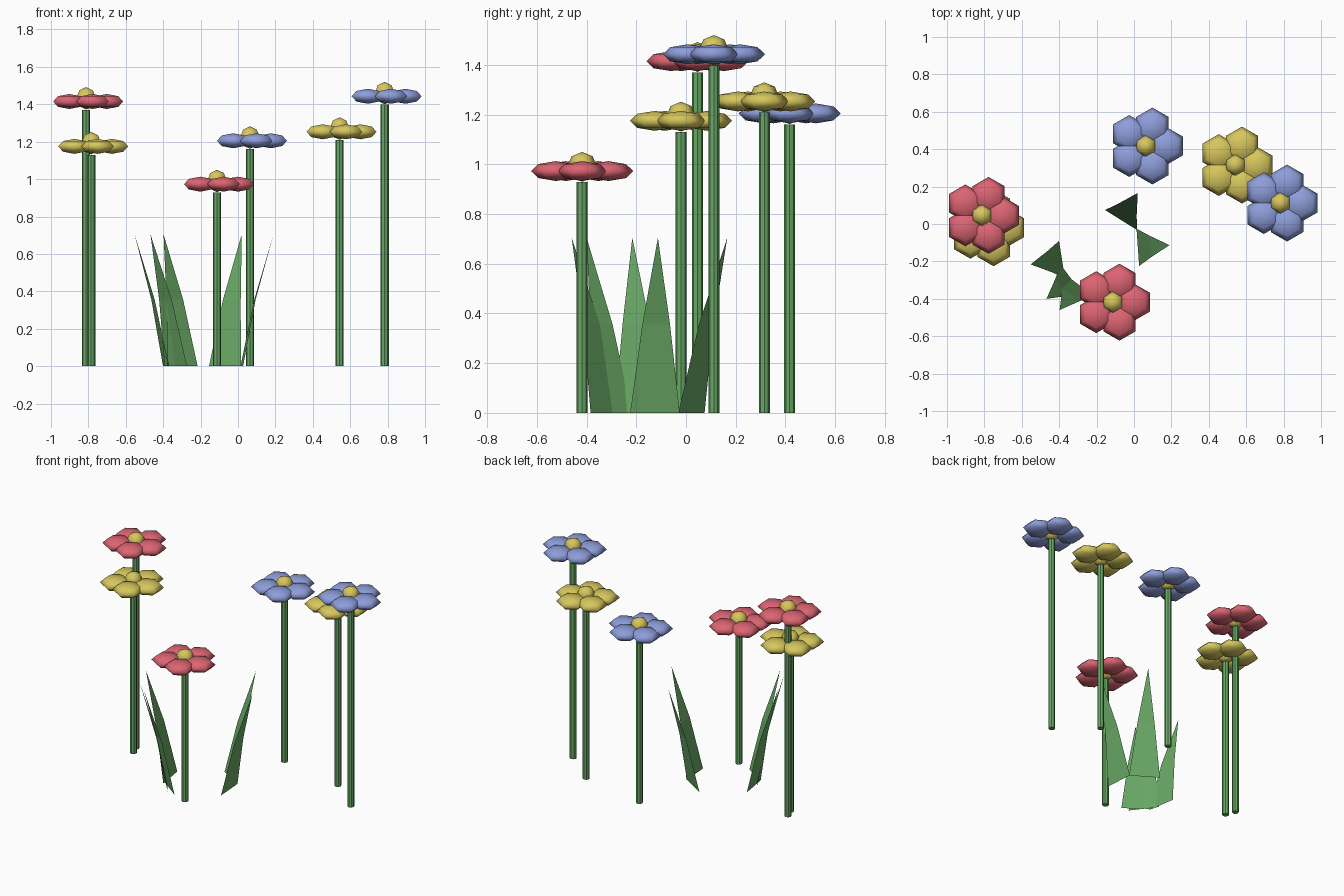
import bpy, bmesh, math
from mathutils import Matrix, Vector

cube = bpy.data.objects.get("Cube")
if cube:
    bpy.data.objects.remove(cube, do_unlink=True)


def material(name, rgb):
    m = bpy.data.materials.new(name)
    m.use_nodes = True
    color = (*rgb, 1)
    m.diffuse_color = color
    m.node_tree.nodes["Principled BSDF"].inputs["Base Color"].default_value = color
    return m


GREEN = material("leaf green", (0.14, 0.39, 0.13))
RED = material("petal red", (0.72, 0.13, 0.17))
YELLOW = material("petal yellow", (0.68, 0.57, 0.11))
BLUE = material("petal blue", (0.27, 0.34, 0.70))


def add_object(name, bm, mat, smooth=False):
    mesh = bpy.data.meshes.new(name)
    bm.to_mesh(mesh)
    bm.free()
    mesh.materials.append(mat)
    for p in mesh.polygons:
        p.use_smooth = smooth
    obj = bpy.data.objects.new(name, mesh)
    bpy.context.collection.objects.link(obj)
    return obj


def ball(bm, center, size):
    # six-sided low-poly ball with a corner on the x axis
    mat = Matrix.Translation(center) @ Matrix.Diagonal((*size, 1))
    bmesh.ops.create_uvsphere(bm, u_segments=6, v_segments=4, radius=1, matrix=mat)


def flower(name, x, y, z, mat):
    # stem
    bm = bmesh.new()
    height = z - 0.045
    bmesh.ops.create_cone(bm, cap_ends=True, segments=8, radius1=0.022, radius2=0.022,
                          depth=height, matrix=Matrix.Translation((x, y, height / 2)))
    add_object(name + "_stem", bm, GREEN)
    # five flattened petals, all facing the same way
    bm = bmesh.new()
    for i in range(5):
        a = math.tau * i / 5
        ball(bm, (x + 0.111 * math.cos(a), y + 0.111 * math.sin(a), z), (0.1, 0.1, 0.04))
    add_object(name + "_petals", bm, mat, True)
    # domed middle
    bm = bmesh.new()
    ball(bm, (x, y, z + 0.017), (0.06, 0.06, 0.06))
    add_object(name + "_middle", bm, YELLOW, True)


def leaf(name, tip_x, tip_y, lean):
    # flat blade that bends outward at mid height and ends in a point
    tip = Vector((tip_x, tip_y, 0.705))
    out = Vector((*lean, 0)).normalized()
    side = Vector((-out.y, out.x, 0))
    base = Vector((tip.x, tip.y, 0)) - out * 0.17
    mid = base + out * 0.07 + Vector((0, 0, 0.355))
    bm = bmesh.new()
    b1, b2, m1, m2, t = [bm.verts.new(p) for p in (
        base - side * 0.1, base + side * 0.1, mid - side * 0.056, mid + side * 0.056, tip)]
    bm.faces.new((b2, b1, m1, m2))
    bm.faces.new((m2, m1, t))
    add_object(name, bm, GREEN)


flower("tall_red_flower", -0.812, 0.046, 1.415, RED)
flower("left_yellow_flower", -0.785, -0.02, 1.175, YELLOW)
flower("short_red_flower", -0.112, -0.418, 0.973, RED)
flower("back_blue_flower", 0.064, 0.417, 1.205, BLUE)
flower("right_yellow_flower", 0.543, 0.315, 1.253, YELLOW)
flower("tall_blue_flower", 0.784, 0.112, 1.443, BLUE)

leaf("leaf_back", 0.02, 0.166, (0.53, 0.85))
leaf("leaf_right", 0.19, -0.113, (1, 0.07))
leaf("leaf_left", -0.553, -0.216, (-1, -0.16))
leaf("leaf_front_left", -0.468, -0.4, (-0.8, -0.6))
leaf("leaf_front", -0.398, -0.46, (-0.6, -0.8))
